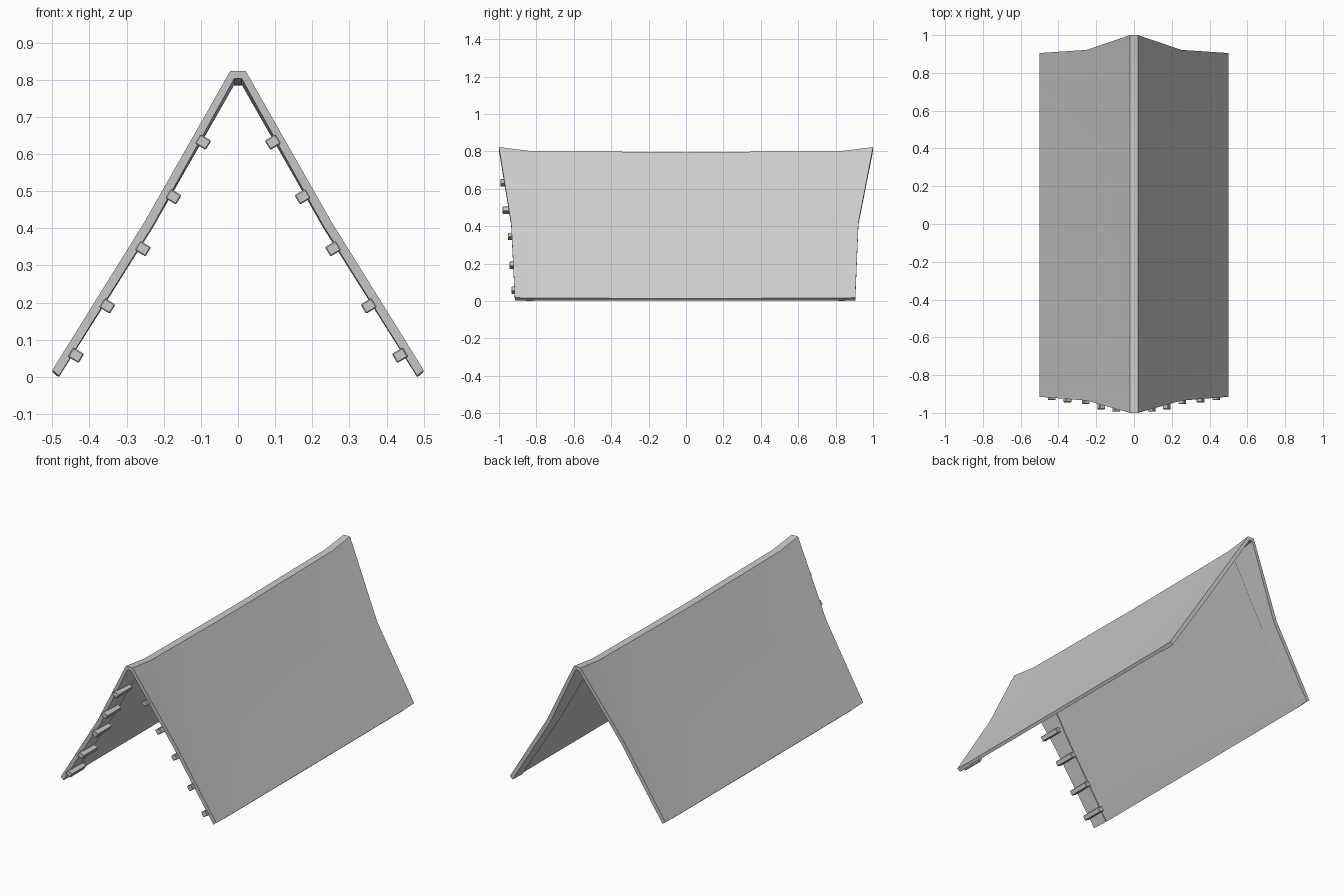
import bpy, bmesh, math
from mathutils import Matrix, Vector

if "Cube" in bpy.data.objects:
    bpy.data.objects.remove(bpy.data.objects["Cube"])

grey = bpy.data.materials.new("weathered_grey")
grey.diffuse_color = (0.55, 0.55, 0.55, 1)
grey.use_nodes = True
grey.node_tree.nodes["Principled BSDF"].inputs["Base Color"].default_value = grey.diffuse_color

# Half profile: x, z, front end y, back end y, sag at the middle of the roof
outer = [(0.50, 0.018, -0.915, 0.905, 0.004),
         (0.25, 0.420, -0.935, 0.922, 0.010),
         (0.021, 0.823, -1.0, 1.0, 0.028)]
inner = [(0.010, 0.803, -1.0, 1.0, 0.022),
         (0.229, 0.408, -0.935, 0.922, 0.008),
         (0.482, 0.003, -0.915, 0.905, 0.004)]


def flip(points):
    return [(-p[0],) + p[1:] for p in reversed(points)]


def add_object(bm, name):
    mesh = bpy.data.meshes.new(name)
    bm.to_mesh(mesh)
    bm.free()
    mesh.materials.append(grey)
    ob = bpy.data.objects.new(name, mesh)
    bpy.context.collection.objects.link(ob)
    return ob


# Closed profile loop: right outer, left outer, left inner, right inner
ring = outer + flip(outer) + flip(inner) + inner
# Station along the length, fraction of the sag, recess of the inner face
# (the panel between the two thicker end bands is thinner)
step = 0.006
stations = [(-1, 0, 0), (-0.85, 0.76, 0), (-0.85, 0.76, step),
            (-0.48, 0.86, step), (0, 1, step), (0.48, 0.86, step),
            (0.85, 0.76, step), (0.85, 0.76, 0), (1, 0, 0)]

# Roof shell
bm = bmesh.new()
loops = []
for s, sag, recess in stations:
    row = []
    for i, (x, z, y0, y1, drop) in enumerate(ring):
        y = s * (y1 if s > 0 else -y0)
        if abs(s) == 0.85:                      # edge band of even width
            y = math.copysign(0.815 + 0.02 * z, s)
        if i >= 6:
            x += math.copysign(recess * 0.86, x)
            z += recess * 0.5
        row.append(bm.verts.new((x, y, z - drop * sag)))
    loops.append(row)
n = len(ring)
for a, b in zip(loops, loops[1:]):
    for i in range(n):
        j = (i + 1) % n
        if (a[i].co - b[i].co).length < 1e-6 and (a[j].co - b[j].co).length < 1e-6:
            continue
        bm.faces.new((a[i], a[j], b[j], b[i]))
for row in (loops[0], loops[-1]):               # end caps
    for i in range(5):
        bm.faces.new((row[i], row[i + 1], row[n - 2 - i], row[n - 1 - i]))
bmesh.ops.remove_doubles(bm, verts=bm.verts[:], dist=1e-5)
bmesh.ops.recalc_face_normals(bm, faces=bm.faces[:])
roof = add_object(bm, "roof_shell")
bpy.context.view_layer.objects.active = roof
roof.select_set(True)
bpy.ops.object.shade_smooth_by_angle(angle=math.radians(30))

# Batten ends under the front edge: x, z, front y
battens = [(0.094, 0.632, -0.993), (0.174, 0.485, -0.981),
           (0.256, 0.345, -0.952), (0.352, 0.191, -0.944),
           (0.436, 0.058, -0.932)]
length = 0.13
for k, (x, z, y) in enumerate(battens):
    for side, sign in (("right", 1), ("left", -1)):
        bm = bmesh.new()
        bmesh.ops.create_cube(bm, size=1)
        bm.transform(Matrix.Diagonal((0.034, length, 0.029, 1)))
        bmesh.ops.bevel(bm, geom=bm.edges[:], offset=0.003, segments=1,
                        affect='EDGES')
        ob = add_object(bm, f"batten_{side}_{k + 1}")
        ob.location = Vector((sign * x, y + length / 2, z))
        ob.rotation_euler = (0, sign * -math.radians(31), 0)
